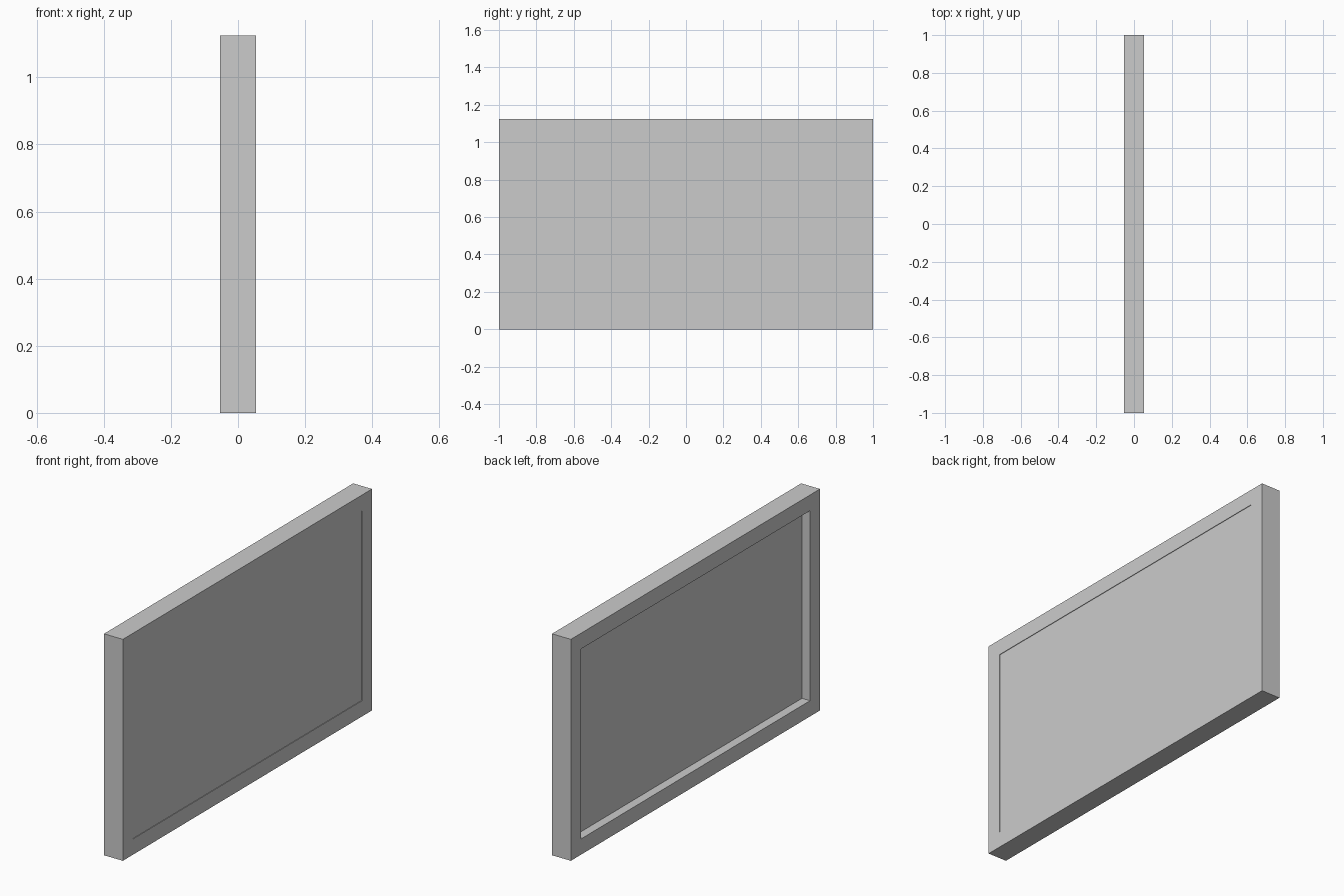
import bpy, bmesh

if "Cube" in bpy.data.objects:
    bpy.data.objects.remove(bpy.data.objects["Cube"])

LENGTH, HEIGHT, HALF_DEPTH, BORDER = 2.0, 1.125, 0.053, 0.08


def add_object(name, bm):
    bmesh.ops.recalc_face_normals(bm, faces=bm.faces)
    mesh = bpy.data.meshes.new(name)
    bm.to_mesh(mesh)
    bm.free()
    obj = bpy.data.objects.new(name, mesh)
    bpy.context.collection.objects.link(obj)
    return obj


def ring(bm, x, inset):
    y, z0, z1 = LENGTH / 2 - inset, inset, HEIGHT - inset
    return [bm.verts.new((x, a, b)) for a, b in ((-y, z0), (y, z0), (y, z1), (-y, z1))]


def bridge(bm, a, b):
    for i in range(4):
        j = (i + 1) % 4
        bm.faces.new((a[i], a[j], b[j], b[i]))


# Rectangular frame: outer and inner loops joined into a closed tube
bm = bmesh.new()
loops = [ring(bm, x, inset) for x, inset in (
    (HALF_DEPTH, 0), (HALF_DEPTH, BORDER), (-HALF_DEPTH, BORDER), (-HALF_DEPTH, 0))]
for i in range(4):
    bridge(bm, loops[i], loops[(i + 1) % 4])
add_object("frame", bm)

# Panel: almost flush on the +x side, deeply recessed on the -x side
bm = bmesh.new()
near, far = ring(bm, 0.050, BORDER), ring(bm, -0.008, BORDER)
bm.faces.new(near)
bm.faces.new(far)
bridge(bm, near, far)
add_object("panel", bm)
